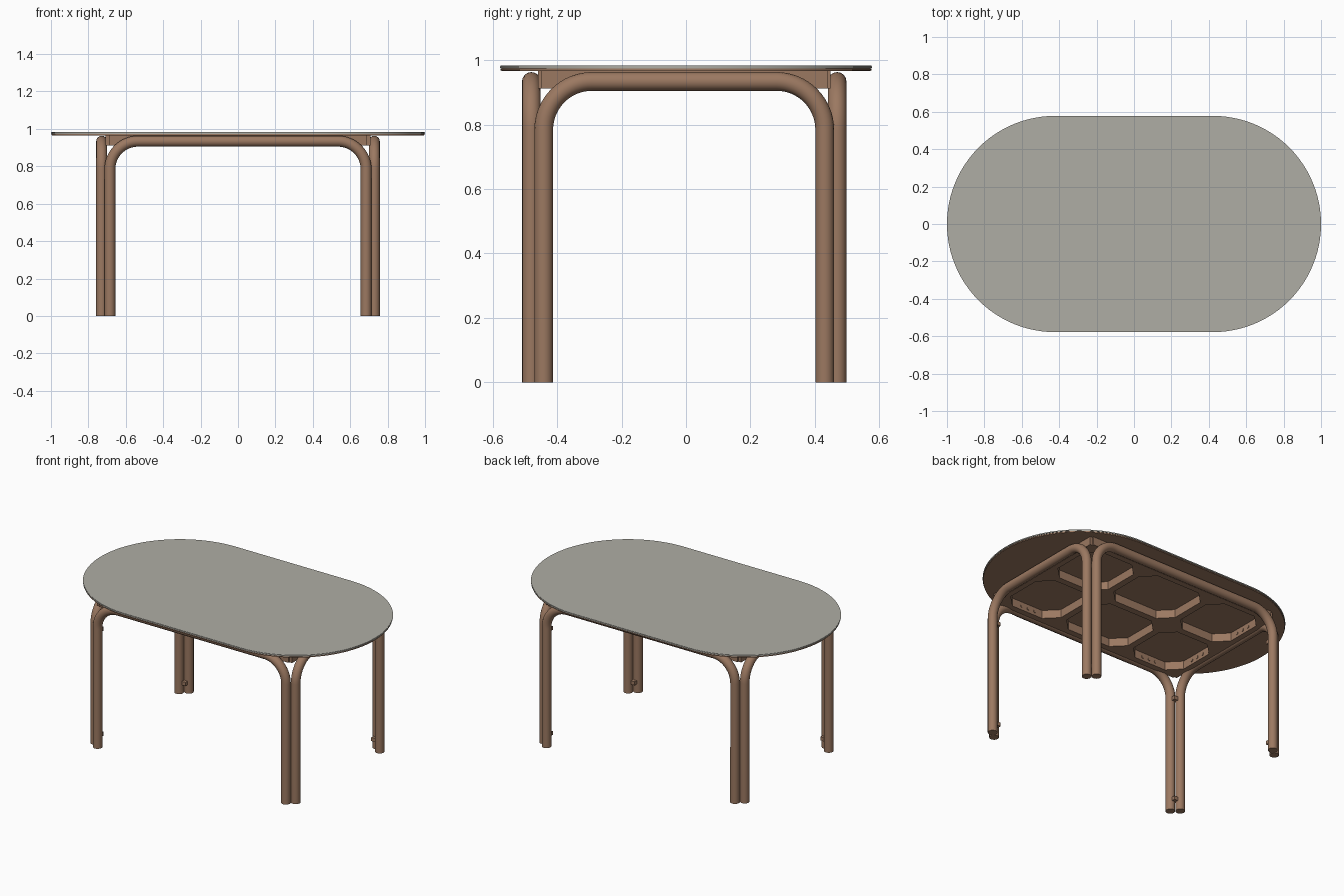
import bpy, bmesh, math
from mathutils import Vector

cube = bpy.data.objects.get("Cube")
if cube:
    bpy.data.objects.remove(cube, do_unlink=True)


def material(name, rgb):
    m = bpy.data.materials.new(name)
    m.use_nodes = True
    m.diffuse_color = (*rgb, 1)
    m.node_tree.nodes["Principled BSDF"].inputs["Base Color"].default_value = (*rgb, 1)
    return m


WOOD = material("warm_brown_wood", (0.33, 0.19, 0.12))
GREY = material("stone_grey", (0.43, 0.42, 0.375))

TUBE_R = 0.029
RAIL_Z = 0.934
BEND_R = 0.15
OFFSET = -0.0055            # the frame sits slightly forward of the top
LONG_X, LONG_Y = 0.685, 0.4745
SHORT_X, SHORT_Y = 0.729, 0.436


def add(name, mesh, mat, smooth=False):
    obj = bpy.data.objects.new(name, mesh)
    bpy.context.collection.objects.link(obj)
    mesh.materials.clear()
    mesh.materials.append(mat)
    if smooth:
        bpy.ops.object.select_all(action="DESELECT")
        obj.select_set(True)
        bpy.context.view_layer.objects.active = obj
        bpy.ops.object.shade_smooth_by_angle(angle=math.radians(35))
    return obj


def prism(name, outline, z0, z1, mat, bevel=0):
    bm = bmesh.new()
    face = bm.faces.new([bm.verts.new((x, y, z0)) for x, y in outline])
    ext = bmesh.ops.extrude_face_region(bm, geom=[face])
    verts = [g for g in ext["geom"] if isinstance(g, bmesh.types.BMVert)]
    bmesh.ops.translate(bm, verts=verts, vec=(0, 0, z1 - z0))
    bmesh.ops.recalc_face_normals(bm, faces=bm.faces)
    if bevel:
        rims = [e for e in bm.edges if abs(e.verts[0].co.z - e.verts[1].co.z) < 1e-6]
        bmesh.ops.bevel(bm, geom=rims, offset=bevel, segments=2, affect="EDGES")
    mesh = bpy.data.meshes.new(name)
    bm.to_mesh(mesh)
    bm.free()
    return add(name, mesh, mat, bevel > 0)


def box(name, x0, x1, y0, y1, z0, z1, mat=WOOD):
    return prism(name, [(x0, y0), (x1, y0), (x1, y1), (x0, y1)], z0, z1, mat)


def tube(name, points, radius=TUBE_R):
    curve = bpy.data.curves.new(name + "_path", "CURVE")
    curve.dimensions = "3D"
    curve.bevel_depth = radius
    curve.bevel_resolution = 6
    curve.use_fill_caps = True
    spline = curve.splines.new("POLY")
    spline.points.add(len(points) - 1)
    for p, co in zip(spline.points, points):
        p.co = (*co, 1)
    temp = bpy.data.objects.new(name + "_path", curve)
    bpy.context.collection.objects.link(temp)
    bpy.context.view_layer.update()
    mesh = bpy.data.meshes.new_from_object(
        temp.evaluated_get(bpy.context.evaluated_depsgraph_get()))
    bpy.data.objects.remove(temp, do_unlink=True)
    return add(name, mesh, WOOD, True)


# Tabletop: straight sides with round ends, sheet over a wooden board
def stadium(radius, straight, steps=48):
    pts = []
    for side, start in ((1, -90), (-1, 90)):
        for i in range(steps + 1):
            a = math.radians(start + 180 * i / steps)
            pts.append((side * straight + radius * math.cos(a), radius * math.sin(a)))
    return pts


prism("tabletop_board", stadium(0.575, 0.422), 0.966, 0.974, WOOD, 0.002)
prism("tabletop_sheet", stadium(0.578, 0.422), 0.974, 0.983, GREY, 0.002)


# Bent tube frames: two long ones and two short ones
def bent_frame(name, half, seam, place):
    arc = [(half - BEND_R + BEND_R * math.cos(a), RAIL_Z - BEND_R + BEND_R * math.sin(a))
           for a in (math.pi / 2 * i / 16 for i in range(17))]
    path = [(half, 0)] + arc + [(seam, RAIL_Z)]
    for side, tag in ((1, "a"), (-1, "b")):
        tube(f"{name}_leg_{tag}", [place(side * u, z) for u, z in path])
    tube(f"{name}_rail", [place(-seam, RAIL_Z), place(seam, RAIL_Z)])


for s, tag in ((-1, "front"), (1, "back")):
    bent_frame(f"{tag}_frame", LONG_X, 0.43,
               lambda u, z: Vector((u, s * LONG_Y + OFFSET, z)))
for s, tag in ((-1, "right"), (1, "left")):
    bent_frame(f"{tag}_frame", SHORT_Y, 0.125,
               lambda u, z: Vector((s * SHORT_X, u + OFFSET, z)))

# Small connectors between the paired legs, on the inner side
for sx in (-1, 1):
    for sy in (-1, 1):
        for z in (0.07, 0.76):
            cx, cy = sx * 0.692, sy * 0.442 + OFFSET
            box("leg_connector", cx - 0.017, cx + 0.017, cy - 0.017, cy + 0.017,
                z - 0.012, z + 0.012)

# Support grid under the top
Z0, Z1 = 0.912, 0.967
IN_X, IN_Y, HALF = 0.672, 0.415, 0.022
for s in (-1, 1):
    y0, y1 = sorted((s * IN_Y + OFFSET, s * (LONG_Y - 0.02) + OFFSET))
    box("long_support", -0.69, 0.69, y0, y1, Z0, Z1)
    x0, x1 = sorted((s * IN_X, s * (SHORT_X - 0.02)))
    box("end_support", x0, x1, -0.445 + OFFSET, 0.445 + OFFSET, Z0, Z1)
    box("cross_beam", s * 0.26 - HALF, s * 0.26 + HALF, -IN_Y + OFFSET, IN_Y + OFFSET, Z0, Z1)
box("centre_beam", -IN_X, IN_X, OFFSET - HALF, OFFSET + HALF, Z0, Z1)

# Corner gussets in each bay of the grid
bays_x = [(-IN_X, -0.26 - HALF), (-0.26 + HALF, 0.26 - HALF), (0.26 + HALF, IN_X)]
bays_y = [(-IN_Y + OFFSET, OFFSET - HALF), (OFFSET + HALF, IN_Y + OFFSET)]
for bx in bays_x:
    for by in bays_y:
        for x, dx in zip(bx, (0.08, -0.08)):
            for y, dy in zip(by, (0.08, -0.08)):
                prism("corner_gusset", [(x, y), (x + dx, y), (x, y + dy)], Z0, Z1, WOOD)

# Screw heads on the inner faces of the supports
for s in (-1, 1):
    for c in (-1, 1):
        for k in (-0.05, 0, 0.05):
            x, y = s * IN_X, c * 0.21 + k + OFFSET
            tube("end_screw", [(x + s * 0.004, y, 0.938), (x - s * 0.004, y, 0.938)], 0.01)
            x, y = c * 0.47 + k, s * IN_Y + OFFSET
            tube("long_screw", [(x, y + s * 0.004, 0.938), (x, y - s * 0.004, 0.938)], 0.01)
